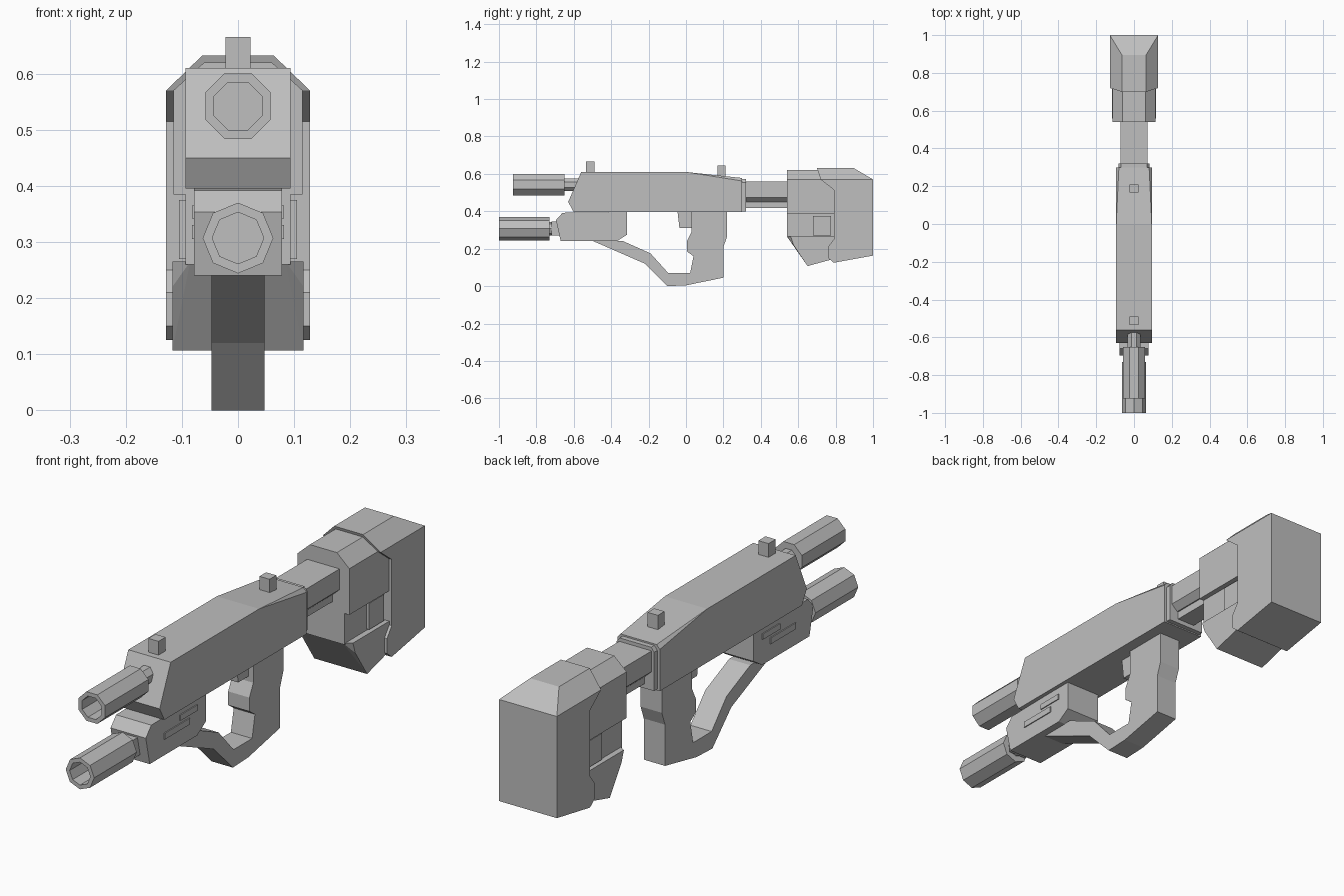
import bpy, bmesh, math
from mathutils import Vector

cube = bpy.data.objects.get("Cube")
if cube:
    bpy.data.objects.remove(cube, do_unlink=True)

grey = bpy.data.materials.new("plain grey")
grey.use_nodes = True
COLOUR = (0.52, 0.52, 0.52, 1.0)
grey.diffuse_color = COLOUR
grey.node_tree.nodes["Principled BSDF"].inputs["Base Color"].default_value = COLOUR


def finish(name, bm):
    bmesh.ops.recalc_face_normals(bm, faces=bm.faces)
    mesh = bpy.data.meshes.new(name)
    bm.to_mesh(mesh)
    bm.free()
    mesh.materials.append(grey)
    obj = bpy.data.objects.new(name, mesh)
    bpy.context.collection.objects.link(obj)
    return obj


def prism(name, profile, half, x=0.0):
    """Extrude a (y, z) side profile across x."""
    bm = bmesh.new()
    face = bm.faces.new([bm.verts.new((x - half, y, z)) for y, z in profile])
    ext = bmesh.ops.extrude_face_region(bm, geom=[face])
    moved = [v for v in ext["geom"] if isinstance(v, bmesh.types.BMVert)]
    bmesh.ops.translate(bm, verts=moved, vec=(2 * half, 0, 0))
    return finish(name, bm)


def box(name, half, y0, y1, z0, z1, x=0.0):
    return prism(name, [(y0, z0), (y1, z0), (y1, z1), (y0, z1)], half, x)


def hull(name, points):
    """Convex solid from (half width, y, z) points mirrored across x."""
    bm = bmesh.new()
    for x, y, z in points:
        for s in (-1, 1):
            bm.verts.new((s * x, y, z))
    bmesh.ops.convex_hull(bm, input=bm.verts[:])
    bmesh.ops.dissolve_limit(bm, angle_limit=0.01, verts=bm.verts[:], edges=bm.edges[:])
    return finish(name, bm)


def tube(name, z, turn, rings):
    """Eight-sided turned part along y from (radius, y) rings, capped at both ends."""
    bm = bmesh.new()
    loops = []
    for r, y in rings:
        loops.append([bm.verts.new((r * math.cos(turn + i * math.tau / 8), y,
                                    z + r * math.sin(turn + i * math.tau / 8)))
                      for i in range(8)])
    for a, b in zip(loops, loops[1:]):
        for i in range(8):
            j = (i + 1) % 8
            bm.faces.new((a[i], a[j], b[j], b[i]))
    bm.faces.new(loops[0])
    bm.faces.new(loops[-1])
    return finish(name, bm)


# Upper receiver with rear top chamfers, and the two sights
hull("upper_receiver", [
    (0.094, -0.56, 0.61), (0.094, -0.63, 0.45), (0.094, -0.60, 0.395),
    (0.094, 0.30, 0.395), (0.094, 0.30, 0.562), (0.08, 0.30, 0.578),
    (0.08, 0.0, 0.61), (0.094, 0.0, 0.61), (0.094, 0.035, 0.603)])
box("front_sight", 0.0225, -0.535, -0.49, 0.60, 0.665)
box("rear_sight", 0.0225, 0.168, 0.21, 0.58, 0.645)

# Lower receiver and its raised side plates
prism("lower_receiver", [(-0.66, 0.392), (-0.695, 0.353), (-0.67, 0.24),
                         (-0.37, 0.24), (-0.315, 0.275), (-0.315, 0.396)], 0.078)
for side, s in (("left", 1), ("right", -1)):
    box(side + "_lower_plate", 0.004, -0.58, -0.42, 0.305, 0.33, s * 0.078)
    box(side + "_upper_plate", 0.004, -0.48, -0.37, 0.342, 0.365, s * 0.078)

# Barrels with hollow muzzles and thinner necks
tube("upper_barrel", 0.542, math.pi / 8,
     [(0.034, -0.58), (0.034, -0.65), (0.063, -0.65), (0.063, -0.925),
      (0.046, -0.925), (0.046, -0.80)])
tube("upper_neck", 0.542, math.pi / 8, [(0.036, -0.66), (0.036, -0.56)])
tube("lower_barrel", 0.307, 0.0,
     [(0.036, -0.68), (0.036, -0.73), (0.063, -0.73), (0.063, -1.0),
      (0.046, -1.0), (0.046, -0.87)])
box("lower_neck_block", 0.04, -0.72, -0.67, 0.27, 0.345)

# Grip joined to the guard, and the trigger
prism("grip_and_guard", [
    (-0.50, 0.242), (-0.22, 0.12), (-0.10, 0.0), (0.0, 0.004), (0.20, 0.045),
    (0.20, 0.21), (0.22, 0.265), (0.22, 0.396), (0.03, 0.396), (0.03, 0.29),
    (0.005, 0.24), (0.005, 0.185), (0.04, 0.16), (0.022, 0.07),
    (-0.095, 0.07), (-0.19, 0.175), (-0.34, 0.242)], 0.047)
prism("trigger", [(-0.045, 0.396), (-0.035, 0.31), (0.035, 0.31), (0.035, 0.396)], 0.025)

# Collar and stock tube
hull("collar", [(0.083, 0.29, 0.40), (0.083, 0.29, 0.555), (0.07, 0.29, 0.572),
                (0.083, 0.32, 0.40), (0.083, 0.32, 0.555), (0.07, 0.32, 0.572)])
hull("stock_tube", [(x, y, z) for y in (0.30, 0.56) for x, z in
                    ((0.072, 0.558), (0.072, 0.475), (0.045, 0.45))])
box("stock_lower_bar", 0.04, 0.30, 0.56, 0.418, 0.46)

# Front of the stock: upper shell, recessed middle, tapered foot
hull("stock_front_upper", [
    (0.115, 0.54, 0.385), (0.115, 0.54, 0.57), (0.06, 0.54, 0.62),
    (0.06, 0.71, 0.62), (0.115, 0.74, 0.57), (0.115, 0.82, 0.50), (0.115, 0.82, 0.385)])
box("stock_middle", 0.094, 0.54, 0.82, 0.26, 0.39)
box("stock_middle_plate", 0.105, 0.68, 0.775, 0.27, 0.375)
hull("stock_front_foot", [
    (0.085, 0.54, 0.265), (0.117, 0.56, 0.265), (0.117, 0.575, 0.22),
    (0.117, 0.65, 0.107), (0.117, 0.77, 0.14), (0.117, 0.80, 0.265)])

# Rear of the stock: main block and chamfered top
prism("stock_rear", [
    (0.72, 0.57), (0.79, 0.515), (0.79, 0.25), (0.76, 0.21), (0.76, 0.15),
    (0.79, 0.125), (1.0, 0.163), (1.0, 0.57)], 0.128)
hull("stock_rear_top", [(0.128, 0.72, 0.57), (0.128, 1.0, 0.57),
                        (0.064, 0.70, 0.632), (0.064, 0.895, 0.632)])
